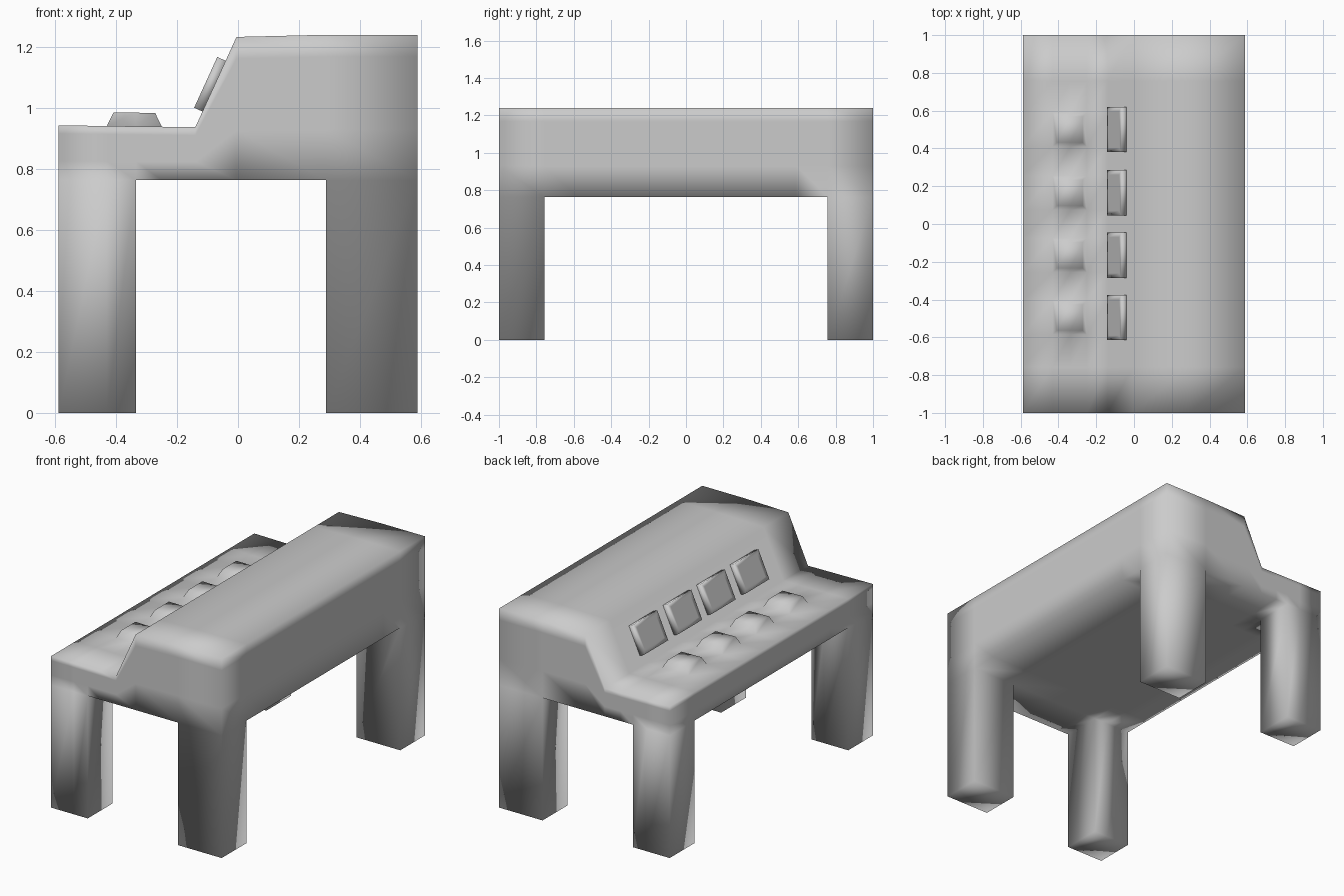
import bpy
import bmesh
from math import atan2
from mathutils import Matrix, Vector

if "Cube" in bpy.data.objects:
    bpy.data.objects.remove(bpy.data.objects["Cube"], do_unlink=True)

grey = bpy.data.materials.new("plain grey")
grey.use_nodes = True
grey.diffuse_color = (0.6, 0.6, 0.6, 1)
grey.node_tree.nodes["Principled BSDF"].inputs["Base Color"].default_value = (0.6, 0.6, 0.6, 1)

HALF_X, UNDER = 0.588, 0.763
SLOPE_LOW = Vector((-0.14, 0, 0.937))
SLOPE_HIGH = Vector((-0.005, 0, 1.233))
ROWS = (-0.495, -0.165, 0.165, 0.5)


def finish(bm, name):
    bmesh.ops.recalc_face_normals(bm, faces=bm.faces)
    mesh = bpy.data.meshes.new(name)
    bm.to_mesh(mesh)
    bm.free()
    mesh.materials.append(grey)
    obj = bpy.data.objects.new(name, mesh)
    bpy.context.collection.objects.link(obj)
    return obj


def cut(bm, axis, value):
    normal = Vector((0, 0, 0))
    normal[axis] = 1
    geom = bm.verts[:] + bm.edges[:] + bm.faces[:]
    bmesh.ops.bisect_plane(bm, geom=geom, plane_co=normal * value, plane_no=normal, dist=1e-5)


def extrude(bm, faces, offset):
    out = bmesh.ops.extrude_face_region(bm, geom=faces)["geom"]
    verts = [g for g in out if isinstance(g, bmesh.types.BMVert)]
    bmesh.ops.translate(bm, verts=verts, vec=offset)
    return verts


def top_height(x):
    # stepped desk profile: low shelf, sloping panel, high top
    if x <= SLOPE_LOW.x:
        return 0.943 + (SLOPE_LOW.z - 0.943) * (x + HALF_X) / (SLOPE_LOW.x + HALF_X)
    if x <= SLOPE_HIGH.x:
        t = (x - SLOPE_LOW.x) / (SLOPE_HIGH.x - SLOPE_LOW.x)
        return SLOPE_LOW.z + t * (SLOPE_HIGH.z - SLOPE_LOW.z)
    return min(1.24, 1.233 + (x - SLOPE_HIGH.x) * 0.03)


# body: a gridded block whose top follows the profile
bm = bmesh.new()
bmesh.ops.create_cube(bm, size=1, matrix=Matrix.Translation((0, 0, 0.5))
                      @ Matrix.Diagonal((2 * HALF_X, 2, 1, 1)))
for x in (-0.43, -0.335, -0.25, SLOPE_LOW.x, SLOPE_HIGH.x, 0.288):
    cut(bm, 0, x)
for y in (-0.757, 0.757):
    cut(bm, 1, y)
for row in ROWS:
    cut(bm, 1, row - 0.09)
    cut(bm, 1, row + 0.09)
for t in (0.35, 0.85):
    cut(bm, 2, t)
for v in bm.verts:
    v.co.z = UNDER + v.co.z * (top_height(v.co.x) - UNDER)
bm.normal_update()

# legs drawn down from the corners of the underside
legs = []
for f in bm.faces:
    c = f.calc_center_median()
    if f.normal.z < -0.9 and abs(c.y) > 0.757 and not -0.335 < c.x < 0.288:
        legs.append(f)
extrude(bm, legs, (0, 0, -UNDER))

# raised buttons along the shelf
for row in ROWS:
    pad = []
    for f in bm.faces:
        c = f.calc_center_median()
        if f.normal.z > 0.9 and c.z > 0.9 and abs(c.y - row) < 0.085 and -0.43 < c.x < -0.25:
            pad.append(f)
    verts = extrude(bm, pad, (0, 0, 0.045))
    centre = Vector((-0.34, row, 0))
    bmesh.ops.scale(bm, verts=verts, vec=(0.76, 0.76, 1),
                    space=Matrix.Translation(-centre))
desk = finish(bm, "desk_body")
for p in desk.data.polygons:
    p.use_smooth = True

# framed panels standing off the slope
along = (SLOPE_HIGH - SLOPE_LOW).normalized()
normal = Vector((-along.z, 0, along.x))
basis = Matrix((along, Vector((0, 1, 0)), normal)).transposed().to_4x4()
foot = SLOPE_LOW + along * 0.148
for i, row in enumerate(ROWS):
    bm = bmesh.new()
    place = Matrix.Translation((0, 0, 0.012))
    bmesh.ops.create_cube(bm, size=1, matrix=place @ Matrix.Diagonal((0.183, 0.24, 0.036, 1)))
    bm.normal_update()
    front = max(bm.faces, key=lambda f: f.calc_center_median().z)
    bmesh.ops.inset_region(bm, faces=[front], thickness=0.035)
    extrude(bm, [front], (0, 0, -0.022))
    bmesh.ops.transform(bm, matrix=Matrix.Translation(foot + Vector((0, row, 0))) @ basis,
                        verts=bm.verts)
    panel = finish(bm, f"panel_frame_{i + 1}")
    for p in panel.data.polygons:
        # the recessed screen stays flat
        depth = (p.center - foot).dot(normal)
        p.use_smooth = not (abs(p.normal.dot(normal)) > 0.99 and 0 < depth < 0.02)
